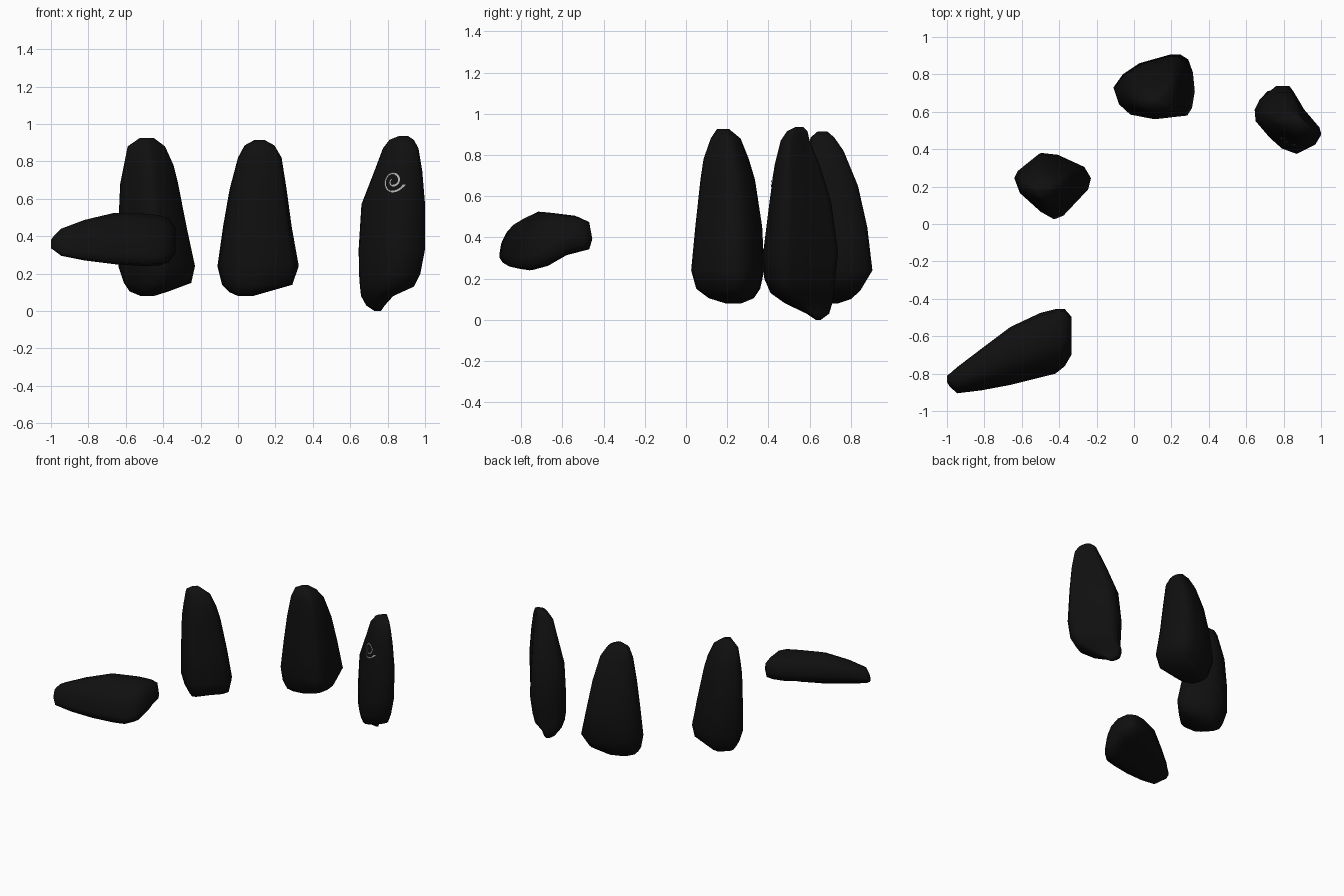
import bpy, bmesh, math
from mathutils import Vector
from mathutils.bvhtree import BVHTree


def material(name, colour):
    m = bpy.data.materials.new(name)
    m.diffuse_color = colour
    return m


ROCK = material("dark_rock", (0.005, 0.005, 0.005, 1))
PALE = material("pale_marking", (0.45, 0.45, 0.45, 1))


def finish(bm, name, mat):
    bmesh.ops.recalc_face_normals(bm, faces=bm.faces)
    for f in bm.faces:
        f.smooth = True
    me = bpy.data.meshes.new(name)
    bm.to_mesh(me)
    me.materials.append(mat)
    ob = bpy.data.objects.new(name, me)
    bpy.context.collection.objects.link(ob)
    return ob


def stone(name, outline, levels, place):
    """Loft one outline through levels (h, u0, u1, v0, v1); place maps (u, v, h) to xyz."""
    us, vs = zip(*outline)
    ulo, uhi, vlo, vhi = min(us), max(us), min(vs), max(vs)
    bm = bmesh.new()
    rings = []
    for h, u0, u1, v0, v1 in levels:
        rings.append([bm.verts.new(place(u0 + (u1 - u0) * (u - ulo) / (uhi - ulo),
                                         v0 + (v1 - v0) * (v - vlo) / (vhi - vlo), h))
                      for u, v in outline])
    n = len(outline)
    for a, b in zip(rings, rings[1:]):
        for i in range(n):
            j = (i + 1) % n
            bm.faces.new((a[i], a[j], b[j], b[i]))
    bm.faces.new(rings[0])
    bm.faces.new(rings[-1])
    bm.normal_update()
    tree = BVHTree.FromBMesh(bm)
    finish(bm, name, ROCK)
    return tree


upright = lambda u, v, h: (u, v, h)
lying = lambda u, v, h: (h, u, v)

# left standing stone
stone("left_standing_stone",
      [(-.64, .25), (-.62, .29), (-.50, .385), (-.41, .375), (-.27, .31), (-.235, .25),
       (-.25, .19), (-.38, .05), (-.43, .03), (-.50, .07), (-.61, .17)],
      [(.08, -.52, -.45, .19, .27), (.105, -.58, -.37, .11, .33), (.15, -.61, -.25, .05, .36),
       (.24, -.64, -.23, .025, .38), (.45, -.64, -.275, .045, .37), (.68, -.63, -.32, .07, .335),
       (.78, -.61, -.345, .085, .305), (.88, -.59, -.39, .12, .265), (.925, -.525, -.45, .15, .21)],
      upright)

# middle standing stone
stone("middle_standing_stone",
      [(-.11, .73), (-.06, .80), (.03, .86), (.19, .905), (.25, .905), (.29, .88), (.315, .81),
       (.325, .71), (.31, .62), (.285, .58), (.11, .56), (-.02, .585), (-.08, .64)],
      [(.08, 0, .08, .66, .74), (.10, -.045, .15, .60, .80), (.14, -.085, .29, .575, .845),
       (.24, -.11, .325, .56, .905), (.45, -.08, .287, .57, .88), (.65, -.045, .26, .58, .835),
       (.82, 0, .233, .59, .765), (.885, .035, .195, .605, .72), (.915, .09, .14, .64, .685)],
      upright)

# right standing stone
right = stone("right_standing_stone",
      [(.645, .61), (.67, .66), (.76, .735), (.83, .735), (.85, .71), (.91, .61), (.99, .51),
       (1, .475), (.97, .425), (.87, .375), (.80, .40), (.73, .46), (.65, .55)],
      [(0, .73, .765, .63, .655), (.03, .685, .785, .585, .695), (.08, .658, .83, .48, .71),
       (.13, .652, .94, .41, .717), (.20, .647, .975, .38, .725), (.33, .645, 1, .375, .738),
       (.57, .66, 1, .405, .705), (.75, .73, .985, .43, .65), (.87, .775, .965, .46, .60),
       (.915, .81, .94, .49, .59), (.935, .86, .91, .53, .57)],
      upright)

# fallen stone, lofted along x
stone("fallen_stone",
      [(-.82, .25), (-.76, .24), (-.69, .26), (-.60, .315), (-.49, .345), (-.475, .40),
       (-.49, .485), (-.54, .51), (-.66, .525), (-.74, .49), (-.80, .39), (-.82, .30)],
      [(-1, -.845, -.81, .335, .38), (-.985, -.87, -.80, .325, .40), (-.945, -.905, -.765, .295, .44),
       (-.82, -.89, -.67, .27, .487), (-.66, -.86, -.55, .25, .525), (-.50, -.82, -.475, .24, .52),
       (-.42, -.80, -.455, .243, .512), (-.37, -.76, -.455, .26, .495), (-.335, -.70, -.495, .31, .45)],
      lying)

# thin spiral marking projected onto the right stone
into = Vector((.6, .8, 0))
side = Vector((.8, -.6, 0))
centre = Vector((.825, .43, .695))


def on_stone(r, a):
    start = centre + side * (r * math.cos(a)) + Vector((0, 0, r * math.sin(a))) - into * .4
    hit = right.ray_cast(start, into)[0]
    return (hit if hit else start + into * .4) - into * .008


bm = bmesh.new()
prev = None
for i in range(61):
    t = i / 60
    a, r = 2.2 + t * 3.2 * math.pi, .012 + .05 * t
    half = .005
    pair = [bm.verts.new(on_stone(r + s * half, a)) for s in (-1, 1)]
    if prev:
        bm.faces.new((prev[0], prev[1], pair[1], pair[0]))
    prev = pair
finish(bm, "spiral_marking", PALE)
